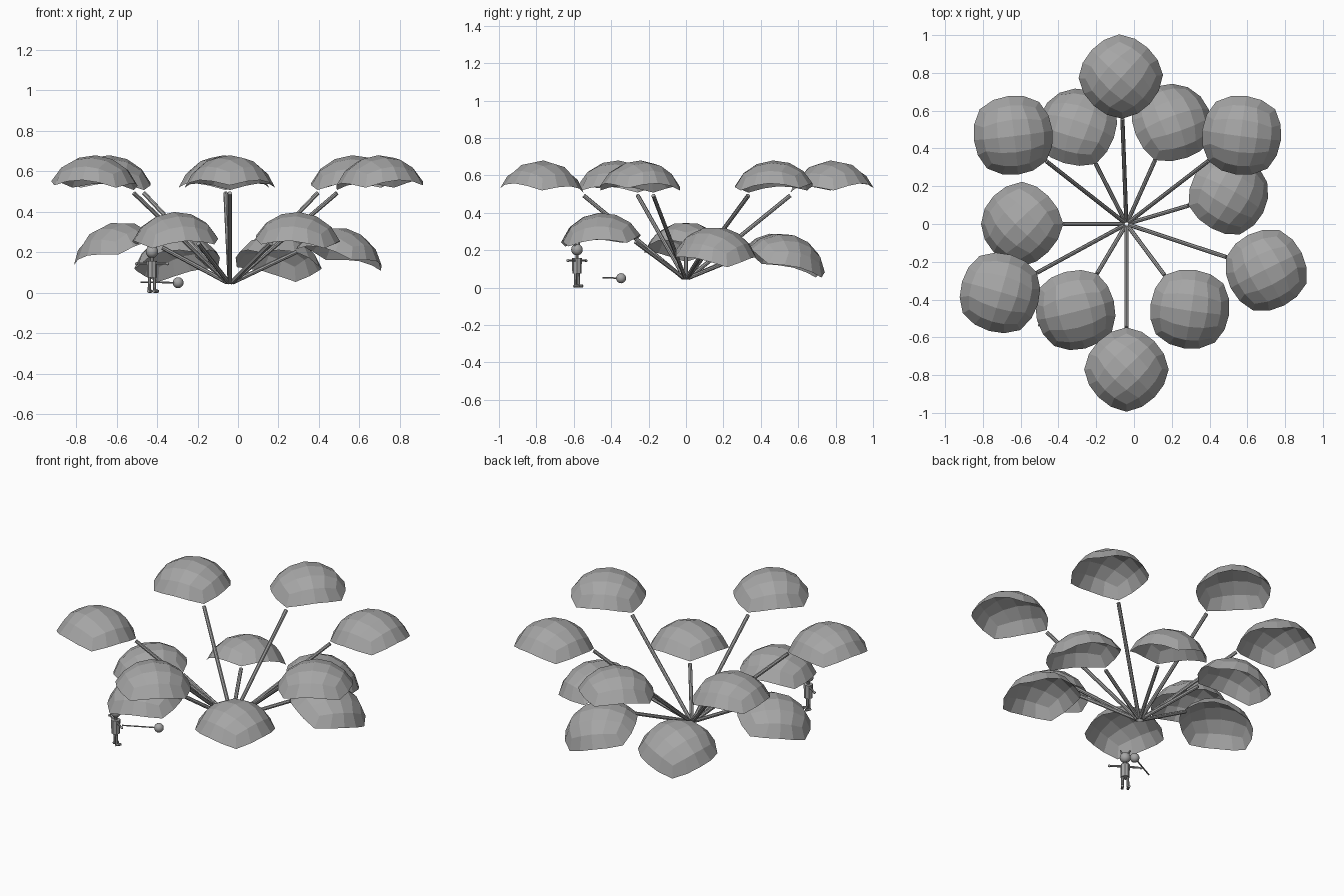
import bpy, bmesh, math
from mathutils import Matrix, Vector

if "Cube" in bpy.data.objects:
    bpy.data.objects.remove(bpy.data.objects["Cube"])

GREY = bpy.data.materials.new("plain_grey")
GREY.diffuse_color = (0.38, 0.38, 0.38, 1)
GREY.use_nodes = True
GREY.node_tree.nodes["Principled BSDF"].inputs["Base Color"].default_value = GREY.diffuse_color
R = 0.2273
HUB = Vector((-0.04, 0, 0.052))


def finish(name, bm, matrix=None, smooth=False):
    mesh = bpy.data.meshes.new(name)
    if matrix:
        bm.transform(matrix)
    for f in bm.faces:
        f.smooth = smooth
    bm.to_mesh(mesh)
    bm.free()
    mesh.materials.append(GREY)
    obj = bpy.data.objects.new(name, mesh)
    bpy.context.collection.objects.link(obj)
    return obj


def rod(name, a, b, r1, r2=None, sides=8):
    a, b = Vector(a), Vector(b)
    d = b - a
    bm = bmesh.new()
    bmesh.ops.create_cone(bm, cap_ends=True, segments=sides, radius1=r1,
                          radius2=r1 if r2 is None else r2, depth=d.length)
    m = Matrix.Translation((a + b) / 2) @ d.to_track_quat('Z', 'Y').to_matrix().to_4x4()
    return finish(name, bm, m)


def ball(name, c, r, scale=(1, 1, 1)):
    bm = bmesh.new()
    bmesh.ops.create_uvsphere(bm, u_segments=16, v_segments=10, radius=r)
    return finish(name, bm, Matrix.Translation(c) @ Matrix.Diagonal((*scale, 1)), True)


# Domed leaf: upper part of a rounded cube, one corner pointing inward
def dome(p):
    q = Vector([math.tan(c * math.pi / 4) for c in p]).normalized()
    k = (2 * q.x * q.y) ** 2
    return Vector((q.x * R * (1 + 0.03 * k), q.y * R * (1 + 0.03 * k),
                   q.z * R * 0.93 - 0.01 * k))


def leaf(name, x, y, top, tilt):
    out = (Vector((x, y, 0)) - Vector((HUB.x, HUB.y, 0))).normalized()
    t = math.radians(tilt)
    centre = Vector((x, y, top - R * 0.93)) - out * (0.28 * R * math.sin(t))
    m = (Matrix.Translation(centre) @ Matrix.Rotation(math.atan2(out.y, out.x), 4, 'Z')
         @ Matrix.Rotation(t, 4, 'Y'))
    bm = bmesh.new()
    bmesh.ops.create_cube(bm, size=2)
    bmesh.ops.subdivide_edges(bm, edges=bm.edges[:], cuts=3, use_grid_fill=True)
    bmesh.ops.delete(bm, geom=[v for v in bm.verts if v.co.z < 0.4], context='VERTS')
    for v in bm.verts:
        v.co = dome(v.co)
    tip = max(v.co.xy.length for v in bm.verts)
    low = min(v.co.z for v in bm.verts)
    finish(name, bm, m @ Matrix.Rotation(math.pi / 4, 4, 'Z'))
    end = m @ Vector((-tip, 0, low)) - Vector((0, 0, 0.015))
    rod(name + "_stem", HUB + out * 0.015, end, 0.011)


leaves = [  # x, y, top height, outward tilt
    (-0.07, 0.78, 0.68, -3), (-0.64, 0.47, 0.68, -3), (0.57, 0.47, 0.68, -3),
    (-0.71, -0.365, 0.68, -3), (-0.04, -0.77, 0.68, -3), (0.70, -0.245, 0.68, -3),
    (-0.31, -0.455, 0.40, 5), (0.295, -0.45, 0.40, 5),
    (-0.595, 0.0, 0.35, 13), (0.50, 0.16, 0.325, 14),
    (-0.30, 0.51, 0.29, 19), (0.20, 0.535, 0.29, 19)]
for i, spec in enumerate(leaves):
    leaf(f"leaf_{i + 1}", *spec)

# Stick with a ball on its end, lying level near the ground
rod("stick", (-0.48, -0.444, 0.053), (-0.296, -0.347, 0.05), 0.004, sides=6)
ball("stick_ball", (-0.296, -0.347, 0.05), 0.027)

# Small standing figure with arms spread, facing the plant
FIG = Matrix.Translation((-0.425, -0.583, 0)) @ Matrix.Rotation(math.radians(-32.7), 4, 'Z')


def at(x, y, z):
    return FIG @ Vector((x, y, z))


ball("head", at(0, 0, 0.203), 0.031)
rod("neck", at(0, 0, 0.15), at(0, 0, 0.18), 0.009)
rod("torso", at(0, 0, 0.075), at(0, 0, 0.157), 0.025, 0.026)
for side, s in (("left", -1), ("right", 1)):
    rod(side + "_arm", at(s * 0.02, 0, 0.146), at(s * 0.085, 0, 0.144), 0.007, 0.005)
    ball(side + "_hand", at(s * 0.09, 0, 0.144), 0.008)
    rod(side + "_leg", at(s * 0.016, 0, 0.012), at(s * 0.014, 0, 0.08), 0.008)
    rod(side + "_foot", at(s * 0.016, -0.008, 0.008), at(s * 0.019, 0.024, 0.008), 0.008)
    rod(side + "_ear", at(s * 0.016, 0, 0.225), at(s * 0.027, 0, 0.25), 0.008, 0.003)
